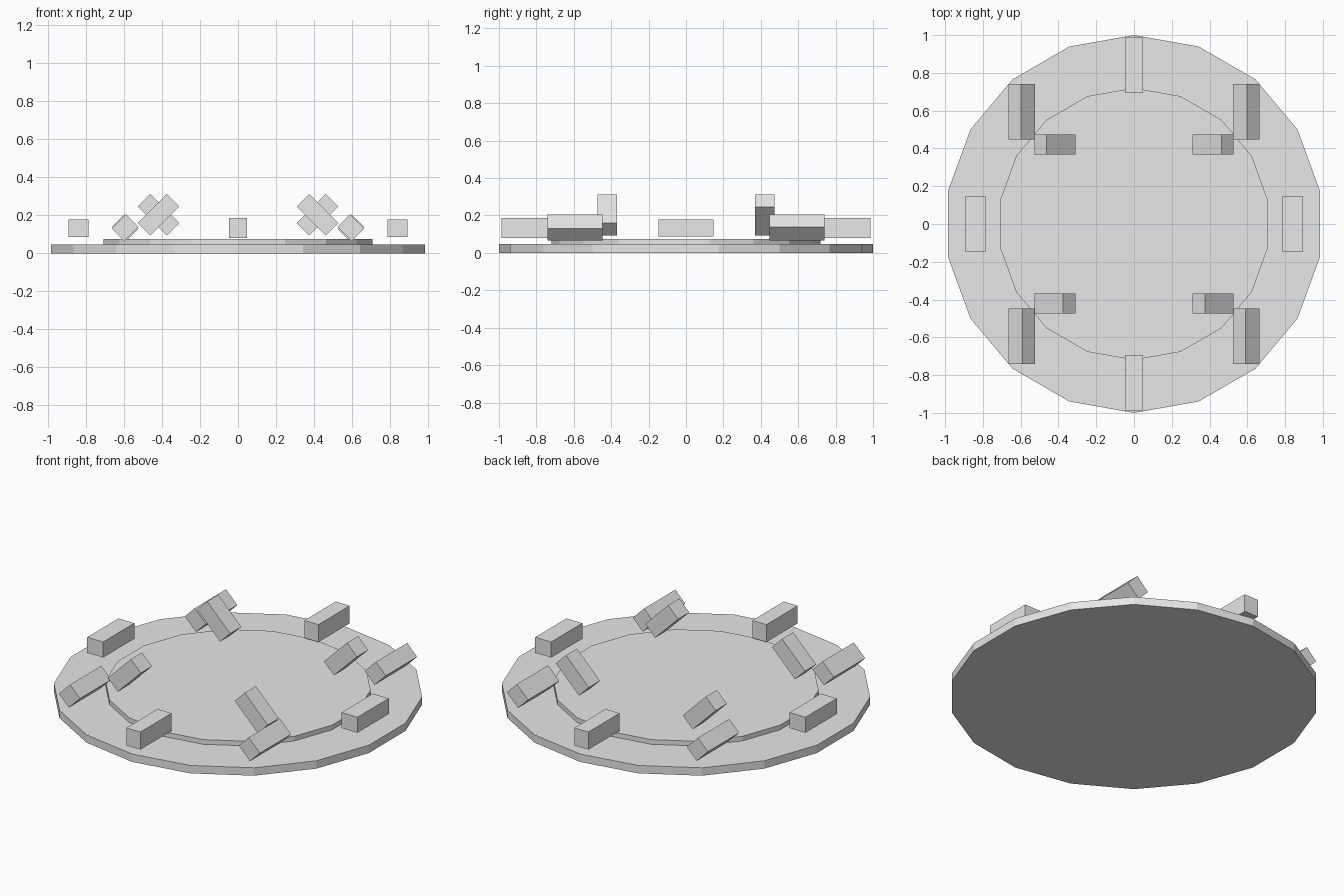
import bpy
from math import radians

cube = bpy.data.objects.get("Cube")
if cube:
    bpy.data.objects.remove(cube, do_unlink=True)

grey = bpy.data.materials.new("light grey")
grey.use_nodes = True
colour = (0.8, 0.8, 0.8, 1)
grey.diffuse_color = colour
grey.node_tree.nodes["Principled BSDF"].inputs["Base Color"].default_value = colour


def finish(name):
    obj = bpy.context.object
    obj.name = name
    obj.data.materials.append(grey)


def disc(name, radius, bottom, top):
    bpy.ops.mesh.primitive_cylinder_add(
        vertices=18, radius=radius, depth=top - bottom,
        location=(0, 0, (bottom + top) / 2))
    finish(name)


def block(name, location, size, tilt=0):
    bpy.ops.mesh.primitive_cube_add(
        size=1, location=location, rotation=(0, radians(tilt), 0))
    bpy.context.object.scale = size
    finish(name)


# Stepped round platform
disc("base_disc", 1.0, 0, 0.047)
disc("raised_disc", 0.72, 0.047, 0.075)

WIDE, THIN, LONG, SHORT = 0.105, 0.093, 0.295, 0.215

# Level blocks on the four sides
for sign, side, end in ((1, "left", "back"), (-1, "right", "front")):
    block(side + "_block", (sign * 0.84, 0, 0.133), (WIDE, LONG, THIN))
    block(end + "_block", (0, sign * 0.84, 0.133), (THIN, LONG, WIDE))

# Corner blocks: outer ones rolled onto an edge, inner ones leaning
for sx, side in ((1, "left"), (-1, "right")):
    for sy, end in ((1, "back"), (-1, "front")):
        corner = end + "_" + side
        tilt = -45 * sx * sy
        block(corner + "_outer_block", (sx * 0.594, sy * 0.594, 0.135),
              (WIDE, LONG, THIN), tilt)
        block(corner + "_inner_block", (sx * 0.419, sy * 0.421, 0.203),
              (SHORT, WIDE, THIN), tilt)
